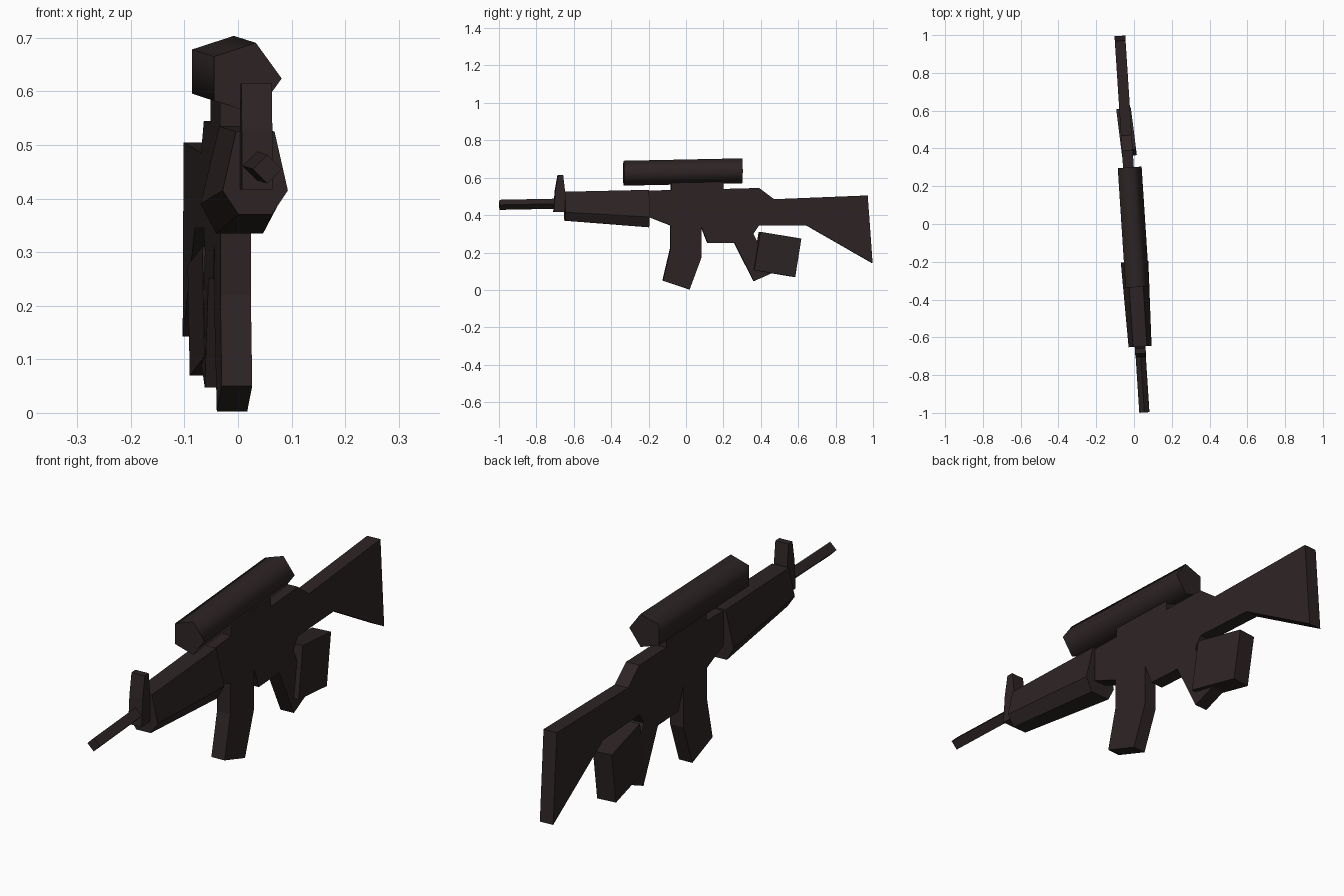
import bpy, bmesh, math
from mathutils import Matrix

if "Cube" in bpy.data.objects:
    bpy.data.objects.remove(bpy.data.objects["Cube"], do_unlink=True)

COLOR = (0.027, 0.018, 0.018, 1)
mat = bpy.data.materials.new("dark brown metal")
mat.use_nodes = True
mat.diffuse_color = COLOR
bsdf = mat.node_tree.nodes["Principled BSDF"]
bsdf.inputs["Base Color"].default_value = COLOR
bsdf.inputs["Roughness"].default_value = 0.8

# The whole rifle is turned slightly about the vertical axis
YAW = Matrix.Translation((-0.010, 0, 0)) @ Matrix.Rotation(0.065, 4, 'Z')


def loft(name, ring_a, ring_b, local=None):
    """Bridge two matching closed rings of points and cap both ends."""
    bm = bmesh.new()
    a = [bm.verts.new(p) for p in ring_a]
    b = [bm.verts.new(p) for p in ring_b]
    bm.faces.new(a)
    bm.faces.new(b[::-1])
    for i in range(len(a)):
        j = (i + 1) % len(a)
        bm.faces.new((a[j], a[i], b[i], b[j]))
    bmesh.ops.recalc_face_normals(bm, faces=bm.faces)
    mesh = bpy.data.meshes.new(name)
    bm.to_mesh(mesh)
    bm.free()
    mesh.materials.append(mat)
    obj = bpy.data.objects.new(name, mesh)
    bpy.context.collection.objects.link(obj)
    obj.matrix_world = YAW @ local if local else YAW
    return obj


def slab(name, profile, width=0.057, local=None):
    """Side profile of (y, z) points given thickness across x."""
    h = width / 2
    return loft(name, [(-h, y, z) for y, z in profile],
                [(h, y, z) for y, z in profile], local)


def tube(name, sides, radius, start, end):
    """Prism running along y, with its first corner towards +x."""
    def ring(y, z):
        return [(radius * math.cos(math.tau * i / sides), y,
                 z + radius * math.sin(math.tau * i / sides)) for i in range(sides)]
    return loft(name, ring(*start), ring(*end))


def hexagon(y, widths, heights):
    """Mirrored six-sided ring: half widths and heights from top to bottom."""
    half = list(zip(widths, heights))
    return [(w, y, z) for w, z in half] + [(-w, y, z) for w, z in half[::-1]]


# Flat body parts
slab("receiver", [(-0.2, 0.53), (-0.08, 0.535), (0.2, 0.54), (0.39, 0.545), (0.47, 0.485),
                  (0.47, 0.345), (0.39, 0.345), (0.36, 0.30), (0.26, 0.25), (0.115, 0.25),
                  (0.08, 0.34), (-0.085, 0.345), (-0.2, 0.39)])
slab("stock", [(0.47, 0.485), (0.972, 0.505), (0.998, 0.143), (0.645, 0.345), (0.47, 0.345)])
slab("magazine", [(-0.085, 0.345), (0.08, 0.34), (0.08, 0.17), (0.018, 0.003),
                  (-0.125, 0.05), (-0.085, 0.22)])
slab("grip", [(0.26, 0.25), (0.36, 0.30), (0.46, 0.09), (0.362, 0.047)])
slab("scope_mount", [(-0.08, 0.535), (0.2, 0.54), (0.2, 0.60), (-0.08, 0.60)])
slab("front_sight", [(-0.71, 0.417), (-0.65, 0.417), (-0.65, 0.53), (-0.66, 0.615),
                     (-0.687, 0.615), (-0.702, 0.53)])

# Box behind the grip, turned a little further
box_turn = (Matrix.Translation((0.002, 0.487, 0.19)) @ Matrix.Rotation(0.06, 4, 'Z')
            @ Matrix.Rotation(-0.16, 4, 'X'))
slab("rear_box", [(-0.112, -0.104), (0.112, -0.104), (0.112, 0.104), (-0.112, 0.104)],
     0.078, box_turn)

# Tapered handguard
loft("handguard",
     hexagon(-0.65, (0.036, 0.061, 0.031), (0.525, 0.415, 0.37)),
     hexagon(-0.2, (0.038, 0.073, 0.044), (0.535, 0.39, 0.335)))

# Barrel and scope
tube("barrel", 4, 0.027, (-1.0, 0.455), (-0.64, 0.462))
scope = tube("scope", 5, 0.07, (-0.335, 0.624), (0.30, 0.637))
bpy.context.view_layer.objects.active = scope
scope.select_set(True)
bpy.ops.object.shade_smooth_by_angle(angle=math.radians(80))
